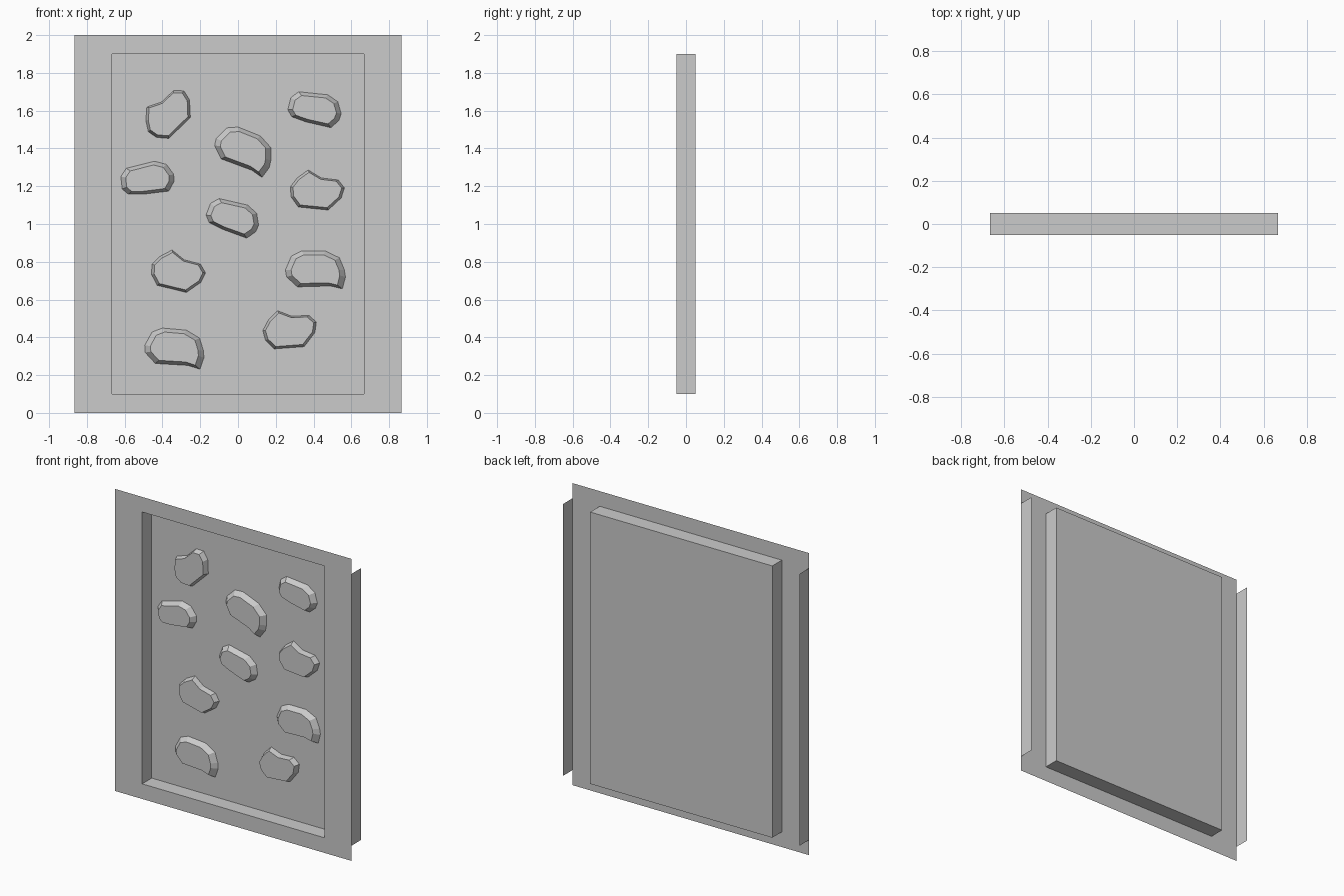
import bpy, math

if "Cube" in bpy.data.objects:
    bpy.data.objects.remove(bpy.data.objects["Cube"])

FRONT, BACK = -0.05, 0.05
HOLD_DEPTH = 0.036


def make_object(name, verts, faces):
    mesh = bpy.data.meshes.new(name)
    mesh.from_pydata(verts, [], faces)
    mesh.update()
    obj = bpy.data.objects.new(name, mesh)
    bpy.context.collection.objects.link(obj)
    return obj


def make_rings(name, rings):
    """Join successive rings with quads and cap the last one."""
    n = len(rings[0])
    verts = [v for ring in rings for v in ring]
    faces = []
    for r in range(len(rings) - 1):
        a, b = r * n, (r + 1) * n
        for i in range(n):
            j = (i + 1) % n
            faces.append((a + i, a + j, b + j, b + i))
    last = (len(rings) - 1) * n
    faces.append(tuple(range(last, last + n)))
    return make_object(name, verts, faces)


def rect(half_x, z0, z1, y):
    return [(-half_x, y, z0), (half_x, y, z0), (half_x, y, z1), (-half_x, y, z1)]


# Flat front border with the recessed tray
make_rings("panel_tray", [rect(0.866, 0, 2, FRONT),
                          rect(0.667, 0.1, 1.9, FRONT),
                          rect(0.667, 0.1, 1.9, BACK)])

# Thin return flanges on both outer edges
for side, name in ((-1, "left_flange"), (1, "right_flange")):
    x = 0.866 * side
    make_object(name, [(x, FRONT, 0.1), (x, BACK, 0.1), (x, BACK, 1.9), (x, FRONT, 1.9)],
                [(0, 1, 2, 3) if side > 0 else (3, 2, 1, 0)])

# Three hold outlines (hundredths of a unit) with the scale of the front face
KIDNEY = ([(-15.9, 0), (-12.7, 7.4), (-7.4, 10), (5.3, 10), (12.7, 6.4), (15.3, 0),
           (15.9, -3.7), (14.3, -10), (7.9, -8.5), (-9.5, -9), (-15.3, -3.7)],
          0.81, 0.80)
OVAL = ([(-14.3, 0), (-12.7, 6.4), (-8.5, 9.5), (6.9, 7.9), (12.2, 4.2), (14, -2.1),
         (12.7, -5.8), (8.5, -9.5), (-4.8, -6.4), (-12.2, -3.7)],
        0.82, 0.79)
NOTCHED = ([(-14.3, 1.6), (-10.6, 6.4), (-4.8, 10.6), (2.1, 6.4), (11.1, 5.3), (14.4, 1.1),
            (12.7, -4.2), (5.8, -10.6), (-10, -9), (-13.8, -3.7)],
           0.90, 0.88)


def climbing_hold(name, shape, cx, cz, degrees):
    outline, sx, sz = shape
    c, s = math.cos(math.radians(degrees)), math.sin(math.radians(degrees))

    def turn(kx, kz):
        return [((x * kx * c - z * kz * s) / 100, (x * kx * s + z * kz * c) / 100)
                for x, z in reversed(outline)]

    base, top = turn(1, 1), turn(sx, sz)
    xs, zs = zip(*base)
    dx, dz = cx - (min(xs) + max(xs)) / 2, cz - (min(zs) + max(zs)) / 2
    make_rings(name, [[(x + dx, BACK, z + dz) for x, z in base],
                      [(x + dx, BACK - HOLD_DEPTH, z + dz) for x, z in top]])


# Holds scattered over the tray: shape, x, z, rotation
holds = [
    (NOTCHED, -0.37, 1.58, 50), (OVAL, 0.405, 1.605, 0),
    (KIDNEY, 0.025, 1.38, -22), (OVAL, -0.48, 1.245, 20),
    (NOTCHED, 0.42, 1.18, 0), (OVAL, -0.03, 1.03, -7),
    (NOTCHED, -0.315, 0.75, -8), (KIDNEY, 0.41, 0.757, 0),
    (KIDNEY, -0.337, 0.34, -5), (NOTCHED, 0.273, 0.44, 10),
]
for i, (shape, x, z, angle) in enumerate(holds, 1):
    climbing_hold(f"climbing_hold_{i}", shape, x, z, angle)
